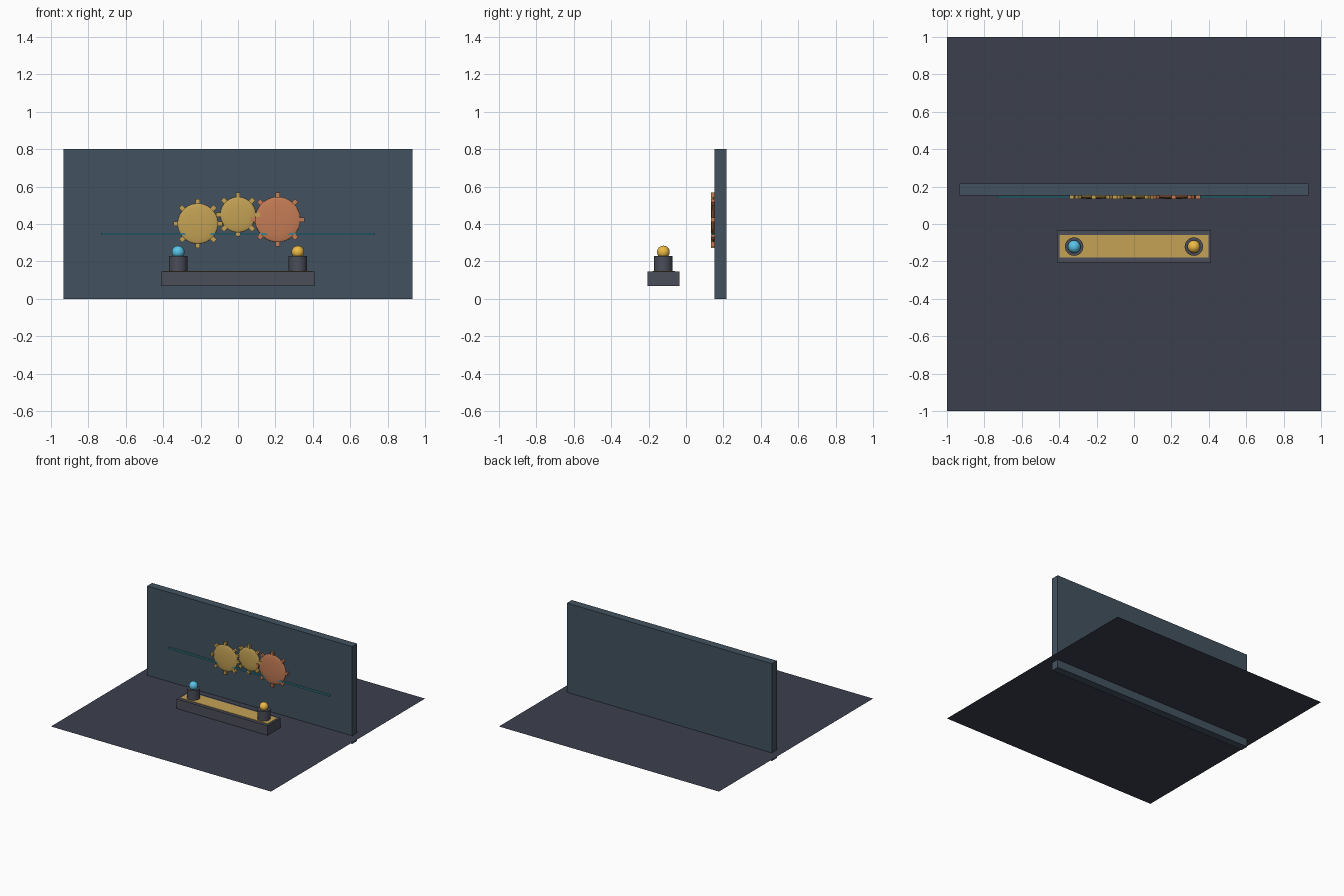
import bpy, math

if "Cube" in bpy.data.objects:
    bpy.data.objects.remove(bpy.data.objects["Cube"])

def mat(name, rgb):
    m = bpy.data.materials.new(name)
    m.diffuse_color = (*rgb, 1)
    m.use_nodes = True
    m.node_tree.nodes["Principled BSDF"].inputs["Base Color"].default_value = m.diffuse_color
    return m

SLATE = mat("slate", (0.045, 0.05, 0.075))
WALL = mat("wall_blue", (0.055, 0.085, 0.115))
IRON = mat("iron", (0.07, 0.075, 0.1))
BRASS = mat("brass", (0.55, 0.36, 0.09))
COPPER = mat("copper", (0.55, 0.2, 0.09))
TEAL = mat("teal", (0.04, 0.22, 0.28))
CYAN = mat("cyan", (0.1, 0.55, 0.8))
AMBER = mat("amber", (0.85, 0.5, 0.06))

def finish(name, m, smooth=False):
    o = bpy.context.object
    o.name = name
    o.data.materials.append(m)
    if smooth:
        bpy.ops.object.shade_smooth_by_angle(angle=math.radians(40))
    return o

def box(name, lo, hi, m):
    bpy.ops.mesh.primitive_cube_add(size=1, location=[(a + b) / 2 for a, b in zip(lo, hi)])
    o = finish(name, m)
    o.scale = [b - a for a, b in zip(lo, hi)]
    return o

# Floor sheet and back wall
bpy.ops.mesh.primitive_plane_add(size=2, location=(0, 0, 0.067))
finish("floor", SLATE)
box("back_wall", (-0.932, 0.152, 0), (0.932, 0.216, 0.8), WALL)

# Plinth with brass top plate
box("plinth", (-0.413, -0.206, 0.068), (0.413, -0.036, 0.147), IRON)
box("plinth_plate", (-0.397, -0.18, 0.13), (0.397, -0.058, 0.15), BRASS)

# Posts with coloured lamps
for side, x, m in (("left", -0.32, CYAN), ("right", 0.32, AMBER)):
    bpy.ops.mesh.primitive_cylinder_add(vertices=32, radius=0.049, depth=0.085, location=(x, -0.121, 0.187))
    finish(f"{side}_post", IRON, True)
    bpy.ops.mesh.primitive_uv_sphere_add(segments=32, ring_count=16, radius=0.034, location=(x, -0.121, 0.25))
    finish(f"{side}_lamp", m, True)

# Pipe along the wall
box("pipe", (-0.733, 0.139, 0.341), (0.733, 0.15, 0.353), TEAL)

# Domed gears with block teeth
def gear(name, x, z, r, m):
    bpy.ops.mesh.primitive_uv_sphere_add(segments=48, ring_count=24, radius=1, location=(x, 0.146, z))
    o = finish(f"{name}_disc", m, True)
    o.rotation_euler.x = math.pi / 2
    o.scale = (r, r, 0.012)
    for i in range(8):
        a = i * math.pi / 4
        d = r + 0.011
        bpy.ops.mesh.primitive_cube_add(size=1, location=(x + d * math.cos(a), 0.144, z + d * math.sin(a)))
        t = finish(f"{name}_tooth_{i}", m)
        t.scale = (0.026, 0.018, 0.024)
        t.rotation_euler.y = -a

gear("left_gear", -0.215, 0.402, 0.107, BRASS)
gear("middle_gear", 0, 0.45, 0.094, BRASS)
gear("right_gear", 0.212, 0.424, 0.12, COPPER)
